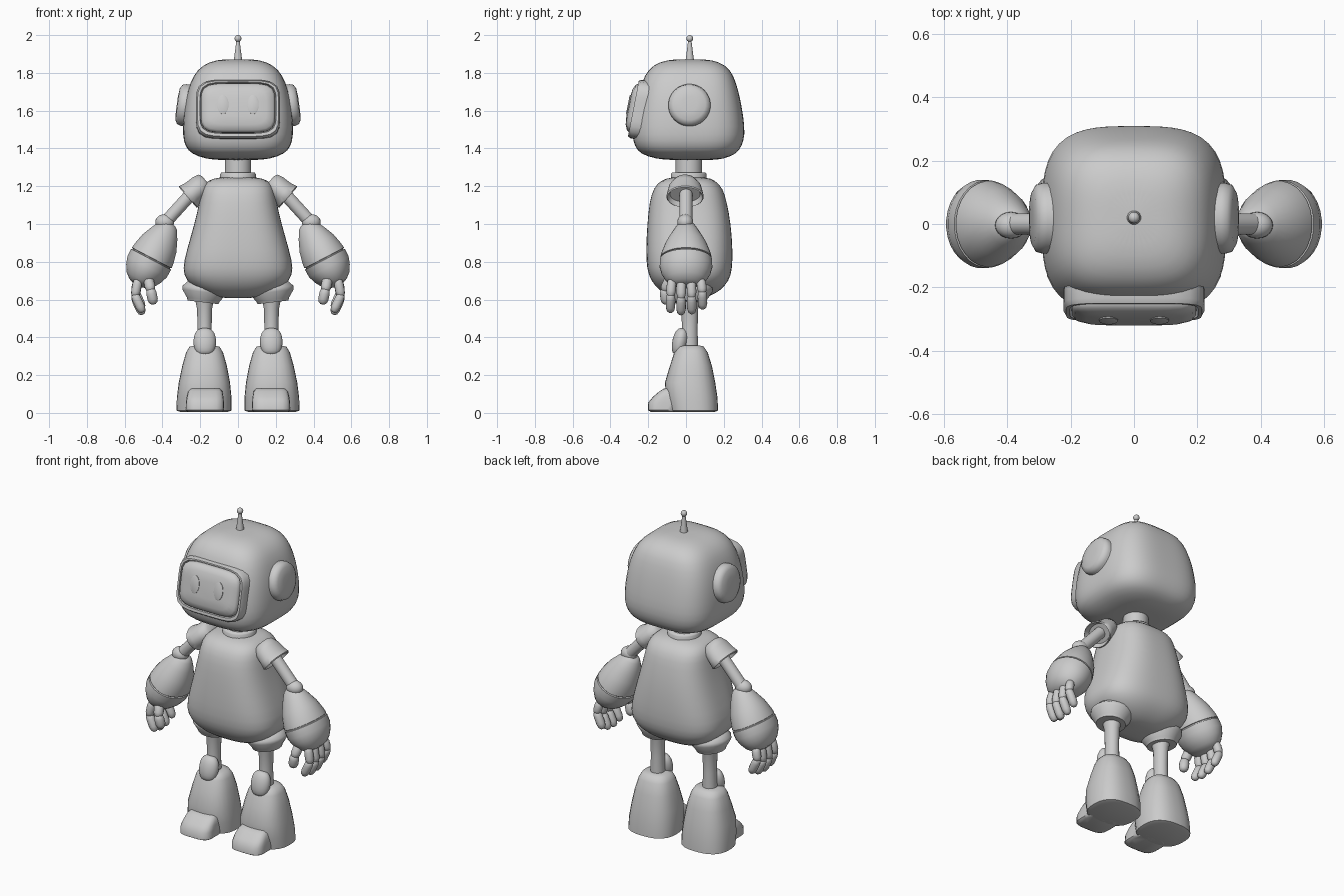
import bpy, bmesh, math
from mathutils import Matrix, Vector

grey = bpy.data.materials.new("light_grey")
grey.diffuse_color = (0.6, 0.6, 0.6, 1)


def finish(name, bm, mirror=False, subdiv=0, angle=50):
    """Turn a bmesh into a smooth shaded object, optionally mirrored in x."""
    bmesh.ops.recalc_face_normals(bm, faces=bm.faces)
    me = bpy.data.meshes.new(name)
    bm.to_mesh(me)
    bm.free()
    ob = bpy.data.objects.new(name, me)
    bpy.context.collection.objects.link(ob)
    me.materials.append(grey)
    bpy.ops.object.select_all(action='DESELECT')
    ob.select_set(True)
    bpy.context.view_layer.objects.active = ob
    bpy.ops.object.shade_smooth_by_angle(angle=math.radians(angle))
    if subdiv:
        ob.modifiers.new("round", 'SUBSURF').levels = subdiv
        ob.modifiers["round"].render_levels = subdiv
    if mirror:
        m = ob.modifiers.new("mirror", 'MIRROR')
        m.use_mirror_merge = False
    return ob


def add_loft(bm, rings, mat=Matrix(), power=2.0, seg=28):
    """Skin superellipse rings (height, rx, ry, cx, cy) stacked along local z."""
    loops = []
    for ring in rings:
        h, rx, ry, cx, cy = (tuple(ring) + (0, 0))[:5]
        loop = []
        for i in range(seg):
            a = 2 * math.pi * (i + 0.5) / seg
            c, s = math.cos(a), math.sin(a)
            # polar form keeps the points evenly spread round the corners
            k = (abs(c) ** power + abs(s) ** power) ** (-1 / power)
            loop.append(bm.verts.new(mat @ Vector((cx + rx * c * k, cy + ry * s * k, h))))
        loops.append(loop)
    for a, b in zip(loops, loops[1:]):
        for i in range(seg):
            j = (i + 1) % seg
            bm.faces.new((a[i], a[j], b[j], b[i]))
    bm.faces.new(loops[0][::-1])
    bm.faces.new(loops[-1])


def loft(name, rings, mat=Matrix(), power=2.0, seg=28, **kw):
    bm = bmesh.new()
    add_loft(bm, rings, mat, power, seg)
    return finish(name, bm, **kw)


def body(rows):
    """Rows of (z, half width, front y, back y[, centre x]) to loft rings."""
    return [(r[0], r[1], (r[3] - r[2]) / 2, r[4] if len(r) > 4 else 0, (r[2] + r[3]) / 2)
            for r in rows]


def along(p, d):
    """Frame at p whose z axis points along d and whose y axis stays near world y."""
    z = Vector(d).normalized()
    x = Vector((0, 1, 0)).cross(z).normalized()
    y = z.cross(x)
    return Matrix.Translation(p) @ Matrix((x, y, z)).transposed().to_4x4()


def ball(name, centre, radii, rot=Matrix(), **kw):
    bm = bmesh.new()
    bmesh.ops.create_uvsphere(bm, u_segments=20, v_segments=12, radius=1,
                              matrix=Matrix.Translation(centre) @ rot @ Matrix.Diagonal((*radii, 1)))
    return finish(name, bm, **kw)


# head
loft("head", body([
    (1.338, 0.10, -0.08, 0.14), (1.345, 0.17, -0.16, 0.20), (1.37, 0.245, -0.24, 0.265),
    (1.41, 0.28, -0.272, 0.295), (1.47, 0.293, -0.285, 0.313), (1.56, 0.29, -0.277, 0.305),
    (1.66, 0.278, -0.258, 0.288), (1.75, 0.253, -0.235, 0.265), (1.82, 0.215, -0.20, 0.235),
    (1.86, 0.15, -0.14, 0.175), (1.873, 0.08, -0.06, 0.10)]), power=3.6, seg=32, subdiv=1)

# face: bezel with a groove and a domed screen
face = Matrix.Translation((0, -0.262, 1.612)) @ Matrix.Rotation(math.radians(79), 4, 'X')
loft("face_bezel", [(-0.07, 0.222, 0.158), (0.0, 0.222, 0.158, 0, -0.004), (0.016, 0.214, 0.15, 0, -0.004),
                    (0.016, 0.202, 0.138), (0.0, 0.198, 0.134)], face, power=5, seg=40)
loft("face_screen", [(-0.03, 0.196, 0.132), (0.014, 0.196, 0.132), (0.028, 0.186, 0.122),
                     (0.04, 0.15, 0.095), (0.045, 0.08, 0.05)], face, power=5, seg=40)
loft("eyes", [(0.035, 0.03, 0.052), (0.047, 0.03, 0.052), (0.049, 0.026, 0.047)],
     face @ Matrix.Translation((0.08, 0.012, 0)), mirror=True)

# ears
loft("ears", [(-0.06, 0.112, 0.112), (0.0, 0.112, 0.112), (0.02, 0.106, 0.106),
              (0.032, 0.085, 0.085), (0.036, 0.04, 0.04)],
     along((0.288, 0.018, 1.63), (1, 0, 0.14)), mirror=True)

# antenna
loft("antenna", [(1.86, 0.024, 0.024), (1.885, 0.02, 0.02), (1.97, 0.009, 0.009)],
     Matrix.Translation((0, 0.02, 0)), seg=16)
ball("antenna_tip", (0, 0.02, 1.982), (0.018, 0.018, 0.018))

# neck and collar
neck = Matrix.Translation((0, 0.015, 0))
loft("neck", [(1.23, 0.07, 0.07), (1.36, 0.07, 0.07)], neck)
loft("collar", [(1.22, 0.095, 0.095), (1.265, 0.095, 0.095), (1.273, 0.088, 0.088)], neck)

# torso
loft("torso", body([
    (0.607, 0.07, -0.04, 0.08), (0.618, 0.14, -0.09, 0.13), (0.65, 0.215, -0.145, 0.185),
    (0.70, 0.275, -0.185, 0.228), (0.76, 0.295, -0.208, 0.245), (0.86, 0.272, -0.212, 0.247),
    (1.0, 0.23, -0.205, 0.238), (1.12, 0.203, -0.193, 0.215), (1.19, 0.193, -0.172, 0.195),
    (1.23, 0.165, -0.135, 0.155), (1.25, 0.10, -0.08, 0.11)]), power=3, seg=32, subdiv=1)

# shoulder caps, open towards the arm
cap = along((0.262, -0.005, 1.145), (0.75, 0, -0.65))
loft("shoulder_caps", [(-0.125, 0.035, 0.04), (-0.115, 0.055, 0.062), (-0.08, 0.063, 0.085),
                       (-0.03, 0.066, 0.094), (0.0, 0.075, 0.099), (0.006, 0.07, 0.094),
                       (-0.02, 0.055, 0.08)], cap, mirror=True)

# upper arms and elbows
loft("upper_arms", [(0, 0.034, 0.034), (0.25, 0.034, 0.034)],
     along((0.22, 0, 1.19), (0.15, 0, -0.165)), seg=20, mirror=True)
ball("elbows", (0.388, -0.004, 1.01), (0.05, 0.042, 0.042), mirror=True)

# forearms: upper sleeve, seam groove, lower cuff
arm = along((0.365, 0, 0.995), (0.46, 0, -0.88))
loft("forearms", [(-0.01, 0.03, 0.03), (0.005, 0.05, 0.048), (0.05, 0.076, 0.075),
                  (0.11, 0.102, 0.108), (0.17, 0.116, 0.13), (0.197, 0.119, 0.136),
                  (0.199, 0.112, 0.13), (0.204, 0.112, 0.13), (0.206, 0.12, 0.138),
                  (0.25, 0.119, 0.14), (0.29, 0.105, 0.129), (0.325, 0.084, 0.108),
                  (0.35, 0.055, 0.08), (0.36, 0.025, 0.04)], arm, mirror=True)

# fingers: jointed rounded segments
def fingers(name, chains, r):
    bm = bmesh.new()
    for chain in chains:
        for p, q in zip(chain, chain[1:]):
            d = Vector(q) - Vector(p)
            n = d.length
            rings = [(-0.01, r * 0.5, r * 0.5), (0.0, r * 0.85, r * 0.85), (n * 0.25, r, r),
                     (n * 0.75, r, r), (n, r * 0.8, r * 0.8), (n + 0.01, r * 0.4, r * 0.4)]
            add_loft(bm, rings, along(p, d), seg=14)
    finish(name, bm, mirror=True)


fingers("fingers", [[(0.53, y, 0.70), (0.545, y * 1.08, 0.61 + lift), (0.508, y * 1.1, 0.53 + lift)]
                    for y, lift in ((-0.075, 0.012), (-0.024, 0.0), (0.028, 0.005), (0.08, 0.03))], 0.025)
fingers("thumbs", [[(0.475, -0.085, 0.71), (0.462, -0.112, 0.65), (0.448, -0.105, 0.585)]], 0.028)

# hip cuffs
hip = along((0.18, 0.02, 0.63), (-0.12, 0, 1))
loft("hip_cuffs", [(-0.045, 0.06, 0.06), (-0.045, 0.082, 0.085), (-0.03, 0.088, 0.092),
                   (0.01, 0.117, 0.12), (0.03, 0.118, 0.122), (0.06, 0.09, 0.095)],
     hip, mirror=True)

# legs and knee pads
loft("legs", [(0.33, 0.042, 0.044), (0.45, 0.038, 0.042), (0.55, 0.04, 0.045), (0.62, 0.055, 0.06)],
     Matrix.Translation((0.177, 0.02, 0)), seg=20, mirror=True)
loft("knee_pads", [(-0.075, 0.03, 0.02), (-0.06, 0.048, 0.034), (-0.02, 0.062, 0.044),
                   (0.03, 0.06, 0.042), (0.06, 0.045, 0.03), (0.072, 0.022, 0.015)],
     Matrix.Translation((0.176, -0.03, 0.378)) @ Matrix.Rotation(math.radians(-12), 4, 'X'),
     seg=20, subdiv=1, mirror=True)

# boots
loft("boots", body([
    (0.005, 0.125, -0.07, 0.15, 0.18), (0.012, 0.146, -0.09, 0.17, 0.18),
    (0.08, 0.145, -0.105, 0.167, 0.179), (0.16, 0.136, -0.112, 0.155, 0.178),
    (0.25, 0.118, -0.085, 0.137, 0.177), (0.32, 0.098, -0.062, 0.115, 0.177),
    (0.35, 0.08, -0.045, 0.095, 0.177), (0.358, 0.05, -0.02, 0.07, 0.177)]),
    power=2.6, mirror=True)

# toe caps
loft("toes", body([
    (0.005, 0.09, -0.185, -0.02, 0.175), (0.015, 0.102, -0.202, -0.02, 0.175),
    (0.055, 0.101, -0.2, -0.02, 0.175), (0.085, 0.097, -0.175, -0.02, 0.174),
    (0.115, 0.09, -0.14, -0.02, 0.173), (0.13, 0.075, -0.115, -0.03, 0.172)]),
    power=4, mirror=True)
